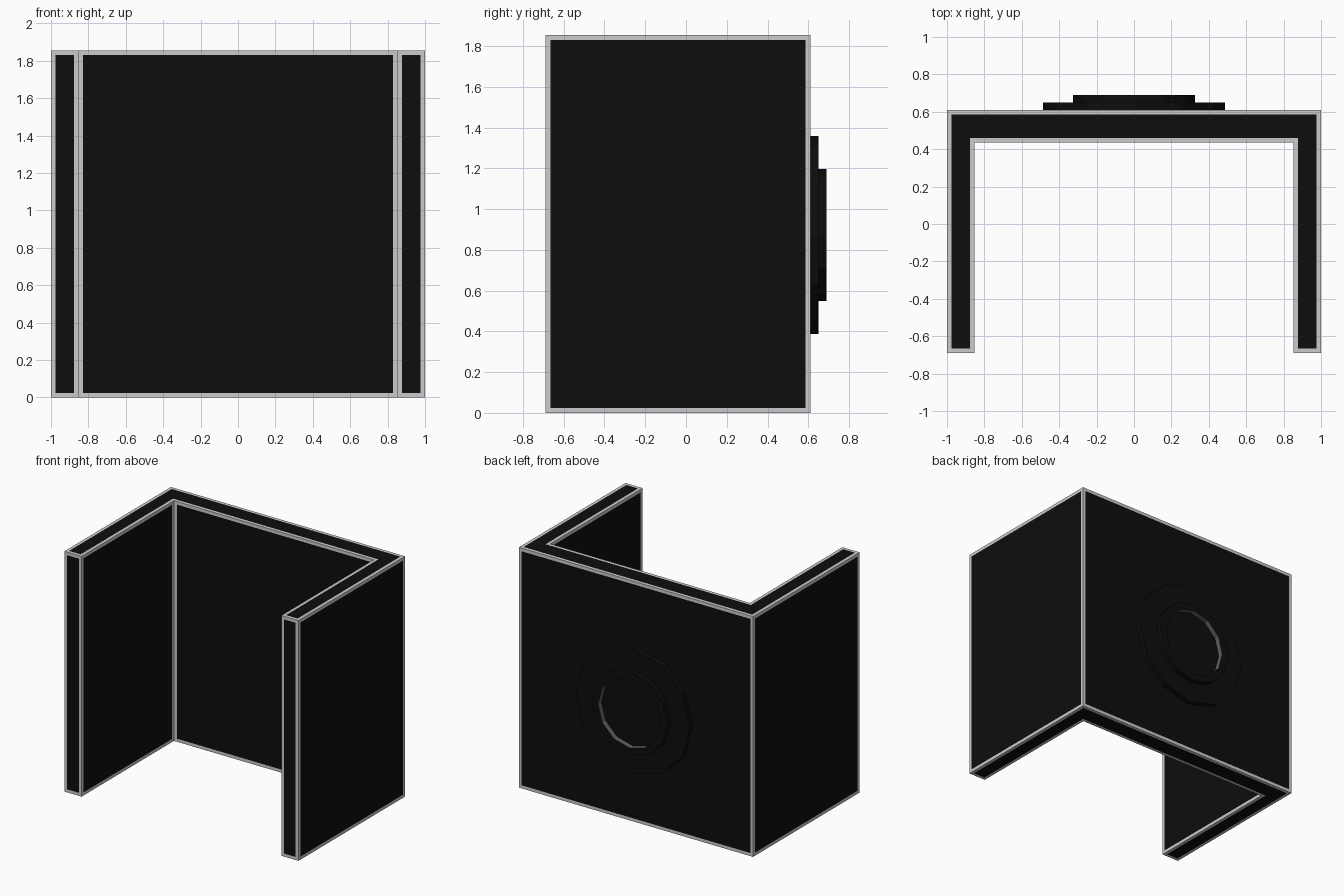
import bpy, bmesh, math

if "Cube" in bpy.data.objects:
    bpy.data.objects.remove(bpy.data.objects["Cube"])

H = 1.855            # panel height
CZ = 0.873           # height of the round boss centre
SIDES = 12


def material(name, c):
    m = bpy.data.materials.new(name)
    m.diffuse_color = (c, c, c, 1)
    m.use_nodes = True
    m.node_tree.nodes["Principled BSDF"].inputs["Base Color"].default_value = m.diffuse_color
    return m


BLACK = material("black panel", 0.004)
TRIM = material("light grey trim", 0.6)
WORN = material("worn grey", 0.12)


def finish(bm, name, mats):
    bmesh.ops.recalc_face_normals(bm, faces=bm.faces[:])
    me = bpy.data.meshes.new(name)
    bm.to_mesh(me)
    bm.free()
    for m in mats:
        me.materials.append(m)
    ob = bpy.data.objects.new(name, me)
    bpy.context.collection.objects.link(ob)
    return ob


# U-shaped wall: extruded profile, every face inset to leave a light border
bm = bmesh.new()
outline = [(-1, -0.69), (-0.853, -0.69), (-0.853, 0.437), (0.853, 0.437),
           (0.853, -0.69), (1, -0.69), (1, 0.61), (-1, 0.61)]
base = bm.faces.new([bm.verts.new((x, y, 0)) for x, y in outline])
ext = bmesh.ops.extrude_face_region(bm, geom=[base], use_keep_orig=True)
bmesh.ops.translate(bm, vec=(0, 0, H),
                    verts=[g for g in ext["geom"] if isinstance(g, bmesh.types.BMVert)])
bmesh.ops.recalc_face_normals(bm, faces=bm.faces[:])
panels = bm.faces[:]
border = bmesh.ops.inset_individual(bm, faces=panels, thickness=0.024,
                                    use_even_offset=True)["faces"]
for f in bm.faces:
    f.material_index = 0
for f in border:
    f.material_index = 1
finish(bm, "u_shaped_wall", [BLACK, TRIM])


def lathe(name, profile, mats, closed=False):
    """Spin (radius, y) points around the boss axis into a faceted solid."""
    bm = bmesh.new()
    rings = []
    for r, y in profile:
        rings.append([bm.verts.new((r * math.cos(a), y, CZ + r * math.sin(a)))
                      for a in (2 * math.pi * i / SIDES for i in range(SIDES))])
    n = len(rings)
    for k in range(n if closed else n - 1):
        a, b = rings[k], rings[(k + 1) % n]
        for i in range(SIDES):
            j = (i + 1) % SIDES
            f = bm.faces.new((a[i], a[j], b[j], b[i]))
            # the wall of the central recess is worn grey
            f.material_index = 1 if closed and k == 2 else 0
    if not closed:
        bm.faces.new(rings[0])
        bm.faces.new(rings[-1])
    return finish(bm, name, mats)


# Round boss on the back: wide disc with a raised ring
lathe("back_disc", [(0.487, 0.605), (0.487, 0.65)], [BLACK])
lathe("back_raised_ring", [(0.325, 0.648), (0.325, 0.69), (0.268, 0.69), (0.268, 0.648)],
      [BLACK, WORN], closed=True)
